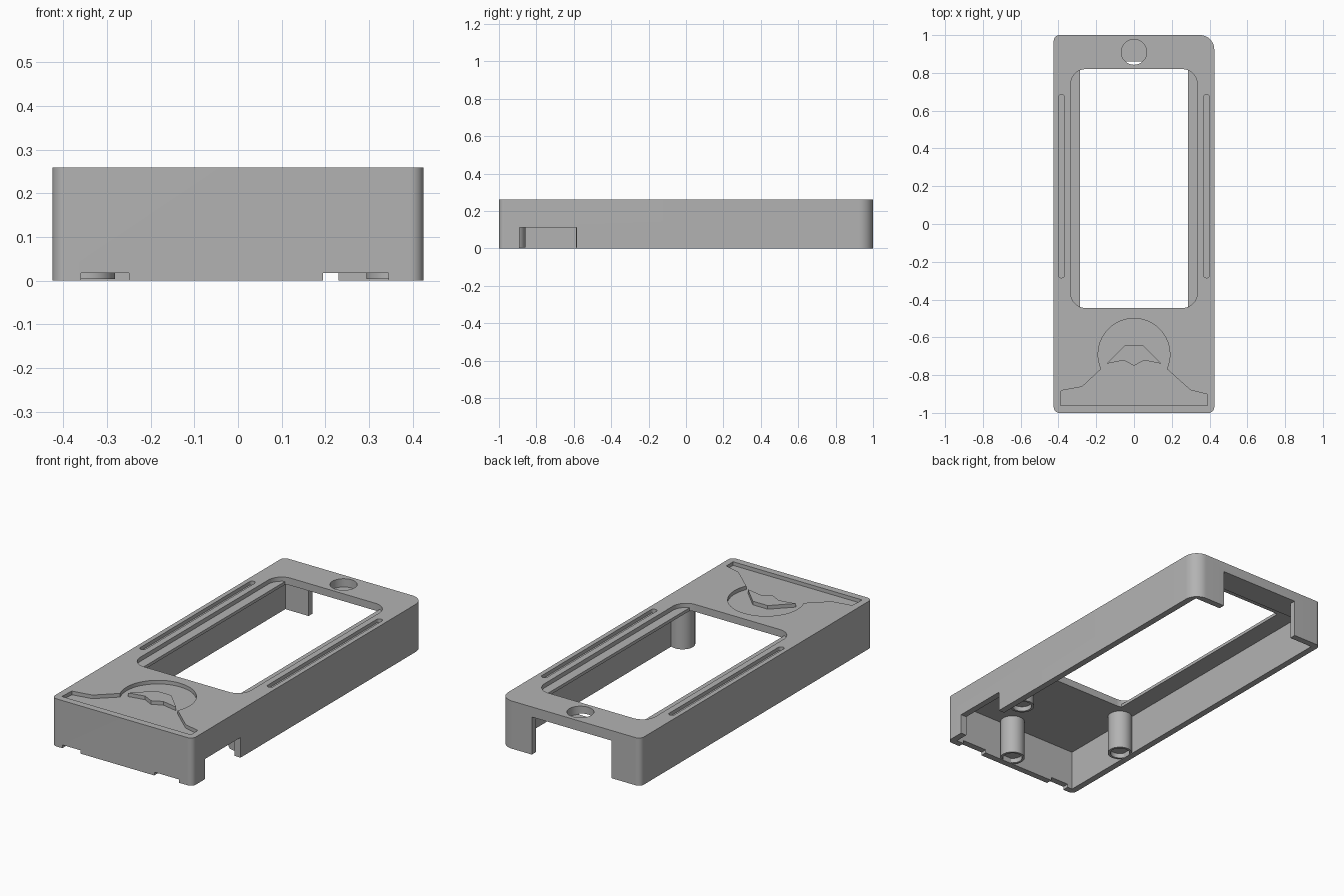
import bpy
import bmesh
from math import cos, sin, radians

cube = bpy.data.objects.get("Cube")
if cube:
    bpy.data.objects.remove(cube, do_unlink=True)

grey = bpy.data.materials.new("plain_grey")
grey.use_nodes = True
grey.diffuse_color = (0.45, 0.45, 0.45, 1)
grey.node_tree.nodes["Principled BSDF"].inputs["Base Color"].default_value = (0.45, 0.45, 0.45, 1)


def arc(cx, cy, r, start, end, steps=12):
    angles = [radians(start + (end - start) * i / steps) for i in range(steps + 1)]
    return [(cx + r * cos(a), cy + r * sin(a)) for a in angles]


def rounded(x0, x1, y0, y1, r, back_right=None):
    """Rounded rectangle outline, with an optional larger +x +y corner."""
    b = back_right or r
    return (arc(x1 - b, y1 - b, b, 0, 90) + arc(x0 + r, y1 - r, r, 90, 180)
            + arc(x0 + r, y0 + r, r, 180, 270) + arc(x1 - r, y0 + r, r, 270, 360))


def rect(x0, x1, y0, y1):
    return [(x0, y0), (x1, y0), (x1, y1), (x0, y1)]


def circle(x, y, r):
    return arc(x, y, r, 0, 352.5, 47)


def prism(name, outline, z0, z1):
    bm = bmesh.new()
    face = bm.faces.new([bm.verts.new((x, y, z0)) for x, y in outline])
    ext = bmesh.ops.extrude_face_region(bm, geom=[face])
    for v in ext["geom"]:
        if isinstance(v, bmesh.types.BMVert):
            v.co.z = z1
    bmesh.ops.recalc_face_normals(bm, faces=bm.faces)
    mesh = bpy.data.meshes.new(name)
    bm.to_mesh(mesh)
    bm.free()
    mesh.materials.append(grey)
    ob = bpy.data.objects.new(name, mesh)
    bpy.context.collection.objects.link(ob)
    return ob


def activate(ob):
    bpy.ops.object.select_all(action="DESELECT")
    ob.select_set(True)
    bpy.context.view_layer.objects.active = ob


def cut(ob, outline, z0, z1):
    cutter = prism("cutter", outline, z0, z1)
    cutter.hide_render = True
    activate(ob)
    mod = ob.modifiers.new("cut", "BOOLEAN")
    mod.operation = "DIFFERENCE"
    mod.solver = "EXACT"
    mod.object = cutter
    bpy.ops.object.modifier_apply(modifier=mod.name)
    bpy.data.objects.remove(cutter, do_unlink=True)


TOP = 0.26
UNDER = 0.22
LOW = -0.1
HIGH = 0.4

# Shell, open at the bottom, with a thicker roof behind the window
housing = prism("housing", rounded(-0.425, 0.425, -1, 1, 0.03, 0.075), 0, TOP)
cut(housing, rect(-0.39, 0.39, -0.965, 0.86), LOW, UNDER)
cut(housing, rect(-0.39, 0.39, 0.8, 0.965), LOW, 0.205)

# Window: rounded recess with a ledge along each side
cut(housing, rounded(-0.335, 0.335, -0.445, 0.82, 0.08), 0.237, HIGH)
window = rounded(-0.335, 0.335, -0.445, 0.82, 0.08)
cut(housing, [(max(-0.285, min(0.285, x)), y) for x, y in window
              if abs(x) < 0.3], LOW, HIGH)

# Back opening, side notch and the two shallow front notches
cut(housing, rect(-0.25, 0.23, 0.9, 1.1), LOW, 0.205)
cut(housing, rect(0.36, 0.5, -0.89, -0.585), LOW, 0.11)
cut(housing, rect(-0.36, -0.25, -1.1, -0.94), LOW, 0.018)
cut(housing, rect(0.195, 0.345, -1.1, -0.94), LOW, 0.018)

# Round dimple behind the window, breaking through at its front edge
cut(housing, circle(0, 0.91, 0.067), 0.215, HIGH)

# Long grooves on both sides of the window
for side in (-1, 1):
    x = side * 0.384
    cut(housing, rounded(x - 0.016, x + 0.016, -0.285, 0.685, 0.0155), 0.24, HIGH)

# Mound-shaped recess with a raised jagged island
mound = arc(0, -0.69, 0.19, -24, 204, 36) + [
    (-0.275, -0.862), (-0.385, -0.882), (-0.39, -0.962),
    (0.39, -0.962), (0.388, -0.902), (0.3, -0.88)]
cut(housing, mound, 0.24, HIGH)
prism("raised_island", [(-0.145, -0.74), (-0.055, -0.722), (0, -0.75), (0.055, -0.722),
                        (0.145, -0.74), (0.045, -0.64), (-0.045, -0.64)], 0.235, TOP)

# Posts under the roof, each with a round socket in its foot
posts = {"left_post": (0.357, -0.48), "right_post": (-0.345, -0.525), "front_post": (0.05, -0.922)}
objects = [housing]
for name, (x, y) in posts.items():
    post = prism(name, circle(x, y, 0.063), 0.004, 0.225)
    cut(post, circle(x, y, 0.05), LOW, 0.03)
    objects.append(post)

for ob in objects:
    activate(ob)
    bpy.ops.object.shade_smooth_by_angle(angle=radians(30))
